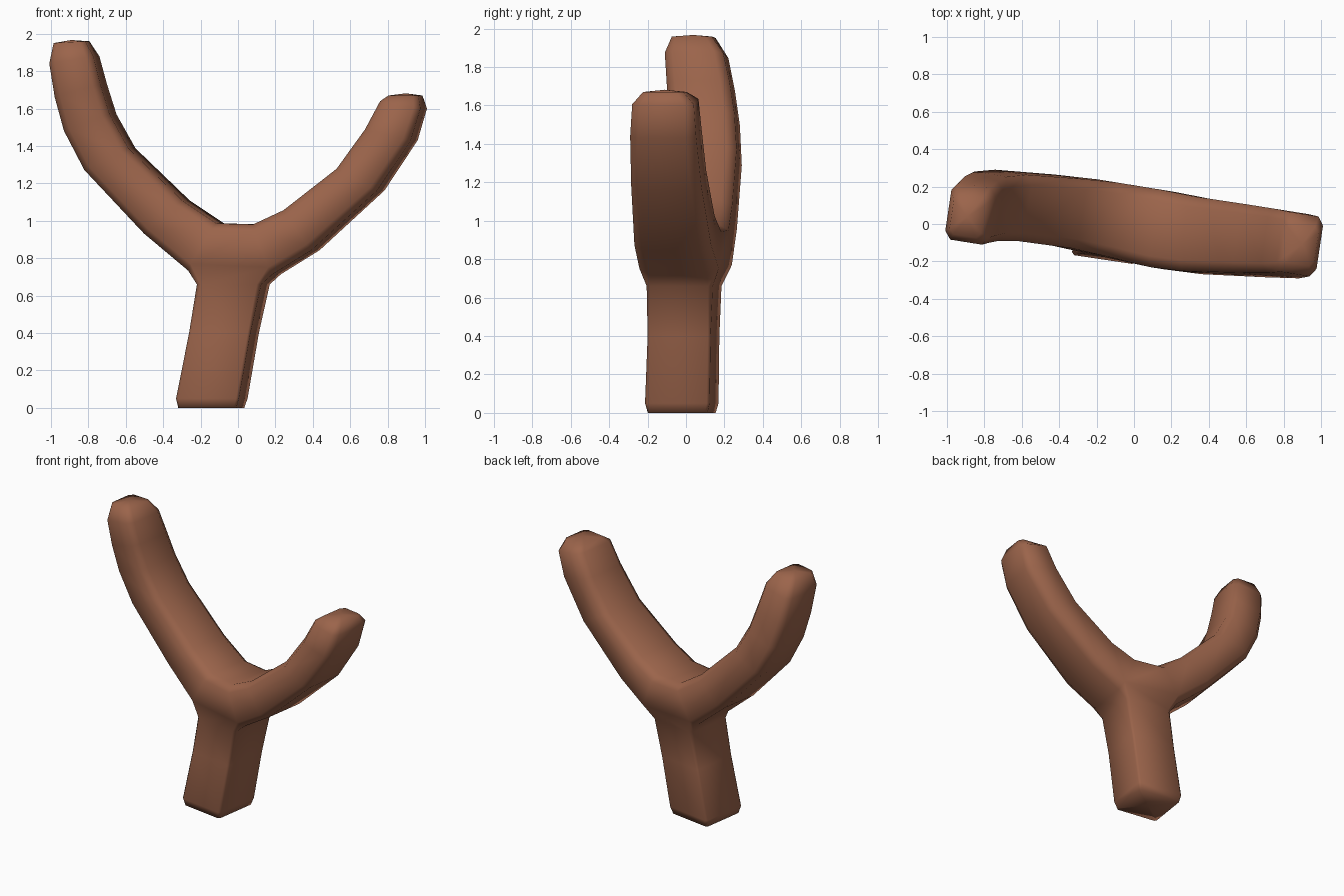
import bpy, bmesh
from mathutils import Vector

if "Cube" in bpy.data.objects:
    bpy.data.objects.remove(bpy.data.objects["Cube"])

TILT = 0.15  # the fork plane is turned slightly about z
bm = bmesh.new()


def ring(c, u, v, k):
    """Eight-sided section; k near 1 is square, lower is more chamfered."""
    pts = [(1, -k), (1, k), (k, 1), (-k, 1), (-1, k), (-1, -k), (-k, -1), (k, -1)]
    return [bm.verts.new(c + u * a + v * b) for a, b in pts]


def arm_ring(inner, outer, y0, y1, k=0.72):
    dx, dz = (outer[0] - inner[0]) / 2, (outer[1] - inner[1]) / 2
    c = Vector(((inner[0] + outer[0]) / 2, (y0 + y1) / 2, (inner[1] + outer[1]) / 2))
    u = Vector((dx * 0.94, -TILT * dx, dz * 0.97))
    h = (y1 - y0) / 2 - abs(u.y) * k * 0.6
    return ring(c, u, Vector((TILT * h, h, 0)), k)


def trunk_ring(x, y, z, s, k):
    return ring(Vector((x, y, z)), Vector((s, -TILT * s, 0)), Vector((TILT * s, s, 0)), k)


def loft(rings):
    for a, b in zip(rings, rings[1:]):
        for i in range(8):
            j = (i + 1) % 8
            bm.faces.new((a[i], a[j], b[j], b[i]))
    # closed end with a centre point
    end = rings[-1]
    mid = sum((p.co for p in end), Vector()) / 8
    away = mid - sum((p.co for p in rings[-2]), Vector()) / 8
    tip = bm.verts.new(mid + away.normalized() * (0.012 if mid.z > 1 else 0))
    for i in range(8):
        bm.faces.new((end[i], end[(i + 1) % 8], tip))


# long left arm, from the fork to the tip
left = [arm_ring(*r) for r in (
    ((-.09, .99), (-.25, .73), -.17, .235),
    ((-.27, 1.11), (-.49, .93), -.125, .26),
    ((-.56, 1.39), (-.81, 1.27), -.085, .285),
    ((-.66, 1.57), (-.92, 1.48), -.085, .275),
    ((-.71, 1.73), (-.97, 1.66), -.095, .25),
    ((-.75, 1.88), (-1.0, 1.84), -.105, .215),
    ((-.80, 1.96), (-.98, 1.95), -.07, .15))]

# short right arm
right = [arm_ring(*r) for r in (
    ((.10, .985), (.21, .71), -.24, .18),
    ((.26, 1.06), (.42, .84), -.265, .145),
    ((.54, 1.28), (.77, 1.16), -.28, .10),
    ((.69, 1.49), (.95, 1.43), -.285, .075),
    ((.77, 1.64), (1.0, 1.60), -.275, .06),
    ((.81, 1.67), (.98, 1.67), -.22, 0.0))]

# squarish leaning handle
trunk = [trunk_ring(*r) for r in (
    (-.025, -.01, .66, .172, .88),
    (-.075, -.013, .40, .164, .92),
    (-.14, -.022, .05, .168, .92),
    (-.143, -.022, 0, .155, .92))]

# the fork: a hull joining the three open ends
ends = [left[0], right[0], trunk[0]]
bmesh.ops.convex_hull(bm, input=[v for e in ends for v in e], use_existing_faces=False)
caps = [f for f in bm.faces if any(all(v in e for v in f.verts) for e in ends)]
bmesh.ops.delete(bm, geom=caps, context='FACES')
for part in (left, right, trunk):
    loft(part)
bmesh.ops.recalc_face_normals(bm, faces=bm.faces[:])

mesh = bpy.data.meshes.new("forked_branch")
for f in bm.faces:
    f.smooth = True
bm.to_mesh(mesh)
bm.free()
obj = bpy.data.objects.new("forked_branch", mesh)
bpy.context.collection.objects.link(obj)

mat = bpy.data.materials.new("brown wood")
mat.diffuse_color = (0.33, 0.128, 0.07, 1)
mat.use_nodes = True
mat.node_tree.nodes["Principled BSDF"].inputs["Base Color"].default_value = mat.diffuse_color
mesh.materials.append(mat)
